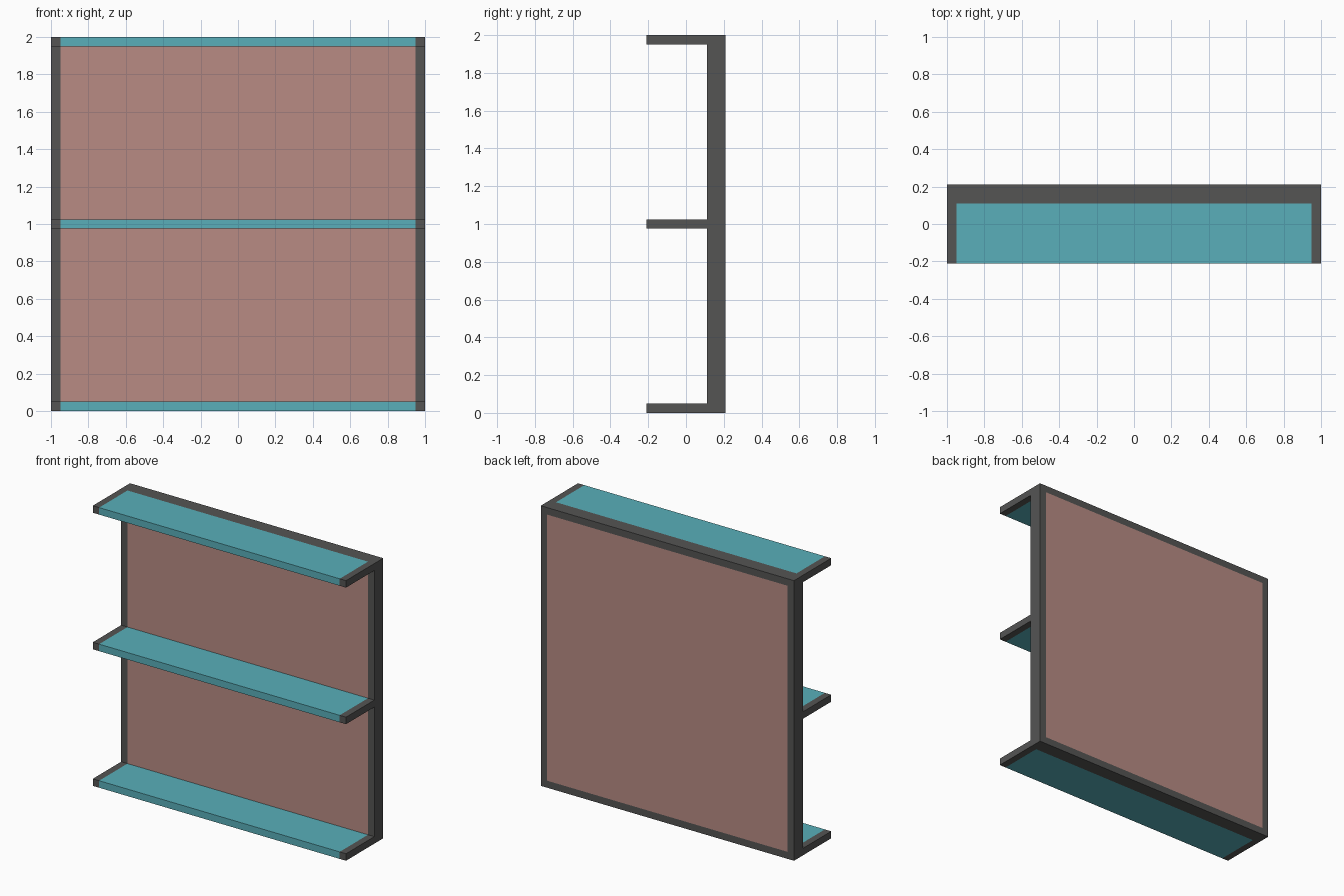
import bpy

if "Cube" in bpy.data.objects:
    bpy.data.objects.remove(bpy.data.objects["Cube"])

T = 0.05                      # board thickness
FRONT, MID, BACK = -0.21, 0.11, 0.21


def material(name, rgb):
    m = bpy.data.materials.new(name)
    m.diffuse_color = (*rgb, 1)
    m.use_nodes = True
    m.node_tree.nodes["Principled BSDF"].inputs["Base Color"].default_value = m.diffuse_color
    return m


DARK = material("dark_grey", (0.09, 0.09, 0.088))
TEAL = material("teal", (0.10, 0.43, 0.49))
PINK = material("dusty_pink", (0.48, 0.26, 0.23))


def box(name, x, y, z, mat):
    """Box spanning the given (min, max) ranges."""
    spans = (x, y, z)
    bpy.ops.mesh.primitive_cube_add(size=1, location=[(a + b) / 2 for a, b in spans])
    ob = bpy.context.object
    ob.name = name
    ob.scale = [b - a for a, b in spans]
    bpy.ops.object.transform_apply(location=True, rotation=False, scale=True)
    ob.data.materials.append(mat)
    return ob


def mirrored_box(name, y, z):
    """Dark end piece repeated on both sides of x = 0."""
    ob = box(name, (1 - T, 1), y, z, DARK)
    ob.modifiers.new("mirror", 'MIRROR')
    bpy.ops.object.transform_apply()
    return ob


# Back frame: two posts, top and bottom rails
mirrored_box("frame_posts", (MID, BACK), (0, 2))
for name, z in (("bottom_rail", 0), ("top_rail", 2 - T)):
    box(name, (-1 + T, 1 - T), (MID, BACK), (z, z + T), DARK)

# Panel flush inside the frame
box("back_panel", (-1 + T, 1 - T), (MID, BACK), (T, 2 - T), PINK)

# Shelves with dark end caps
for name, z in (("bottom", 0), ("middle", 1 - T / 2), ("top", 2 - T)):
    box(name + "_shelf", (-1 + T, 1 - T), (FRONT, MID), (z, z + T), TEAL)
    mirrored_box(name + "_shelf_ends", (FRONT, MID), (z, z + T))
